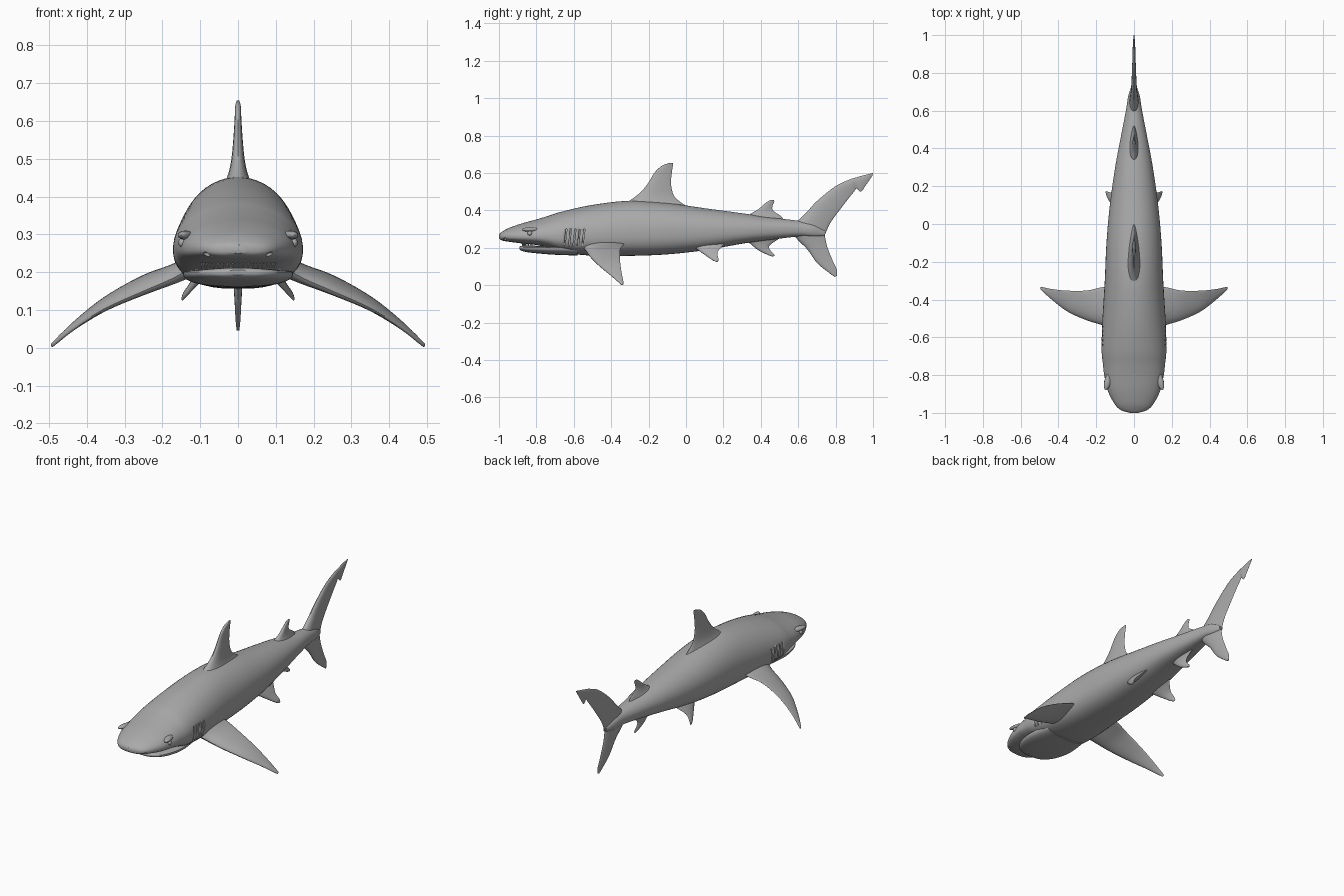
import bpy, bmesh, math
from mathutils import Vector, Matrix

default_cube = bpy.data.objects.get("Cube")
if default_cube:
    bpy.data.objects.remove(default_cube, do_unlink=True)

# One grey for the whole animal
skin = bpy.data.materials.new("skin_grey")
skin.use_nodes = True
GREY = (0.4, 0.4, 0.4, 1)
skin.diffuse_color = GREY
skin.node_tree.nodes["Principled BSDF"].inputs["Base Color"].default_value = GREY


def finish(name, bm, mirror=False, angle=40):
    """Turn a bmesh into a smooth shaded, optionally mirrored object."""
    bmesh.ops.recalc_face_normals(bm, faces=bm.faces)
    mesh = bpy.data.meshes.new(name)
    bm.to_mesh(mesh)
    bm.free()
    mesh.materials.append(skin)
    obj = bpy.data.objects.new(name, mesh)
    bpy.context.scene.collection.objects.link(obj)
    bpy.ops.object.select_all(action='DESELECT')
    obj.select_set(True)
    bpy.context.view_layer.objects.active = obj
    bpy.ops.object.shade_smooth_by_angle(angle=math.radians(angle))
    if mirror:
        obj.modifiers.new("mirror", 'MIRROR').use_mirror_merge = False
    return obj


def smooth_rows(rows, steps):
    """Resample rows of numbers along a smooth spline through them."""
    out = []
    for i in range(len(rows) - 1):
        a, b = rows[max(i - 1, 0)], rows[i]
        c, d = rows[i + 1], rows[min(i + 2, len(rows) - 1)]
        for s in range(steps):
            t = s / steps
            out.append([q + t / 2 * (r - p + t * (2*p - 5*q + 4*r - u + t * (3*q - p - 3*r + u)))
                        for p, q, r, u in zip(a, b, c, d)])
    return out + [list(rows[-1])]


def loft(rings):
    """Skin closed rings of points and cap both ends."""
    bm = bmesh.new()
    loops = [[bm.verts.new(p) for p in ring] for ring in rings]
    n = len(loops[0])
    for lo, hi in zip(loops, loops[1:]):
        for k in range(n):
            j = (k + 1) % n
            bm.faces.new((lo[k], lo[j], hi[j], hi[k]))
    bm.faces.new(loops[0])
    bm.faces.new(loops[-1])
    return bm


def trunk(name, rows, segments=48):
    """Rows: y, half width, top, widest height, bottom."""
    rings = []
    for y, w, top, mid, low in smooth_rows(rows, 5):
        ring = []
        for k in range(segments):
            a = math.tau * (k + .5) / segments
            c, s = math.cos(a), math.sin(a)
            p = 1 if s > 0 else .75
            x = math.copysign(abs(c) ** p, c) * w
            z = mid + (top - mid) * s if s > 0 else mid - (mid - low) * abs(s) ** p
            ring.append((x, y, z))
        rings.append(ring)
    return finish(name, loft(rings))


def fin(name, rows, normal=(1, 0, 0), mirror=False, segments=24):
    """Rows: leading point, trailing point, half thickness."""
    side = Vector(normal).normalized()
    rings = []
    for row in smooth_rows(rows, 5):
        lead, trail, t = Vector(row[:3]), Vector(row[3:6]), row[6]
        ring = []
        for k in range(segments):
            a = math.tau * k / segments
            c = (1 - math.cos(a)) / 2
            ring.append(lead.lerp(trail, c) + side * t * math.sin(a) * (1.25 - .8 * c))
        rings.append(ring)
    return finish(name, loft(rings), mirror)


def upright_fin(name, rows):
    """Rows: leading y z, trailing y z, half thickness."""
    return fin(name, [(0, a, b, 0, c, d, t) for a, b, c, d, t in rows])


def blob(bm, centre, radii, turn=0):
    m = (Matrix.Translation(centre) @ Matrix.Rotation(turn, 4, 'Z')
         @ Matrix.Diagonal((*radii, 1)))
    bmesh.ops.create_uvsphere(bm, u_segments=20, v_segments=12, radius=1, matrix=m)


# Body with the overhanging snout
body = trunk("body", [
    (-1, .02, .272, .26, .25), (-.985, .07, .285, .26, .24),
    (-.95, .105, .305, .262, .233), (-.88, .14, .33, .262, .224),
    (-.8, .158, .352, .262, .215), (-.74, .165, .37, .262, .2),
    (-.66, .172, .395, .262, .175), (-.5, .167, .43, .265, .158),
    (-.3, .155, .452, .28, .157), (-.1, .146, .44, .29, .165),
    (.1, .128, .412, .29, .187), (.3, .1, .385, .295, .222),
    (.45, .072, .363, .3, .243), (.6, .043, .345, .3, .26),
    (.68, .03, .33, .295, .258), (.74, .01, .295, .28, .265)])

# Lower jaw
trunk("lower_jaw", [
    (-.89, .03, .206, .2, .193), (-.88, .07, .211, .2, .185),
    (-.85, .105, .212, .2, .177), (-.79, .134, .211, .2, .17),
    (-.7, .146, .21, .2, .163), (-.58, .13, .21, .2, .159)])

# Gill slits and nostrils cut into the body
bm = bmesh.new()
for i in range(5):
    place = (Matrix.Translation((.178, -.645 + .024 * i, .25))
             @ Matrix.Rotation(-.12, 4, 'X') @ Matrix.Diagonal((.044, .006, .1, 1)))
    bmesh.ops.create_cube(bm, size=1, matrix=place)
blob(bm, (.083, -.968, .247), (.012, .009, .007))
cutter = finish("gill_and_nostril_cutter", bm, mirror=True)
cutter.hide_render = True
cutter.hide_set(True)
cut = body.modifiers.new("slits", 'BOOLEAN')
cut.operation = 'DIFFERENCE'
cut.solver = 'EXACT'
cut.object = cutter

# Eyes under soft brows
bm = bmesh.new()
blob(bm, (.148, -.835, .278), (.01, .013, .012))
finish("eyes", bm, mirror=True)
bm = bmesh.new()
blob(bm, (.138, -.83, .298), (.018, .05, .012), .25)
finish("brows", bm, mirror=True)

# Row of small upper teeth
bm = bmesh.new()
for i in range(-9, 10):
    a = i * .13
    spot = (.105 * math.sin(a), -.79 - .085 * math.cos(a), .22)
    bmesh.ops.create_cone(bm, segments=6, radius1=.001, radius2=.005, depth=.018,
                          matrix=Matrix.Translation(spot), cap_ends=True)
finish("teeth", bm)

# Fins along the back and belly
upright_fin("dorsal_fin", [
    (-.34, .43, .01, .42, .045), (-.29, .46, -.03, .445, .03),
    (-.24, .5, -.065, .48, .02), (-.2, .55, -.08, .54, .014),
    (-.17, .6, -.076, .6, .01), (-.13, .638, -.07, .64, .008),
    (-.09, .653, -.07, .655, .004)])
upright_fin("second_dorsal_fin", [
    (.32, .365, .52, .355, .028), (.35, .385, .505, .372, .018),
    (.385, .405, .465, .4, .012), (.42, .435, .463, .425, .008),
    (.445, .453, .472, .447, .005), (.46, .457, .47, .455, .003)])
upright_fin("anal_fin", [
    (.31, .25, .51, .255, .025), (.34, .225, .48, .238, .016),
    (.385, .188, .445, .21, .011), (.42, .17, .452, .185, .008),
    (.45, .157, .472, .165, .005), (.465, .154, .472, .157, .003)])

# Tail lobes
upright_fin("upper_tail_lobe", [
    (.56, .31, .735, .25, .03), (.64, .385, .77, .33, .02),
    (.7, .45, .82, .4, .015), (.8, .53, .87, .465, .011),
    (.88, .567, .9, .502, .009), (.895, .572, .912, .518, .008),
    (.915, .578, .935, .5, .008), (.95, .588, .962, .535, .006),
    (1, .6, .996, .585, .003)])
upright_fin("lower_tail_lobe", [
    (.57, .28, .74, .29, .03), (.6, .24, .745, .25, .022),
    (.65, .19, .757, .2, .015), (.7, .12, .785, .13, .01),
    (.76, .07, .807, .08, .007), (.795, .045, .806, .05, .004)])

# Paired fins
fin("pectoral_fins", [
    (.12, -.56, .215, .12, -.33, .225, .03),
    (.17, -.535, .185, .17, -.335, .215, .025),
    (.25, -.51, .15, .25, -.352, .19, .02),
    (.35, -.465, .105, .35, -.353, .135, .014),
    (.43, -.405, .055, .43, -.345, .072, .009),
    (.485, -.355, .012, .487, -.334, .014, .006),
    (.494, -.342, .004, .493, -.335, .006, .003)], (.45, 0, .9), True)
fin("pelvic_fins", [
    (.075, .03, .215, .075, .21, .225, .02),
    (.1, .07, .185, .1, .185, .2, .014),
    (.12, .105, .16, .122, .168, .175, .009),
    (.14, .14, .136, .142, .172, .148, .006),
    (.148, .163, .125, .148, .175, .132, .003)], (.75, 0, .65), True)
